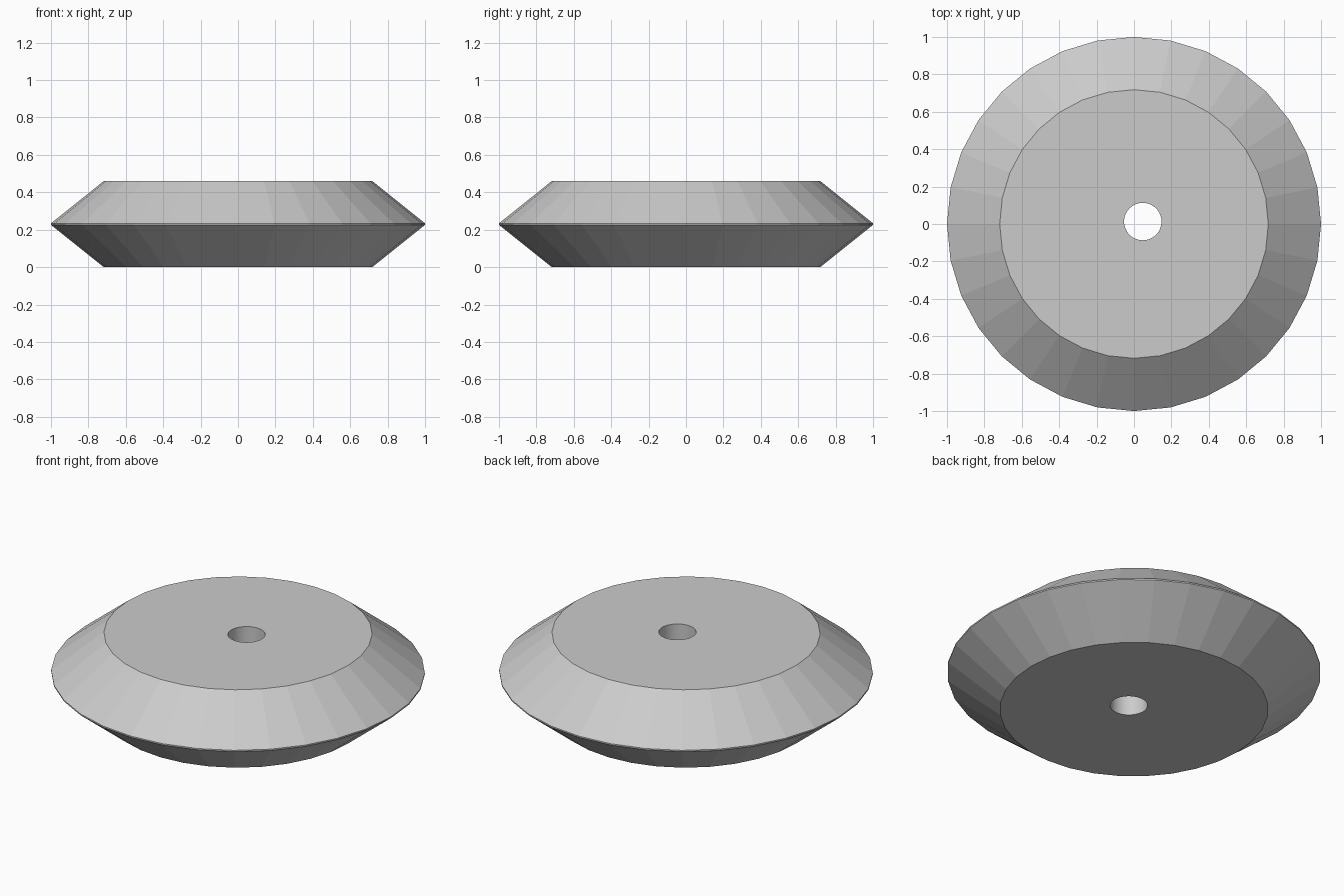
import bpy, bmesh, math

if "Cube" in bpy.data.objects:
    bpy.data.objects.remove(bpy.data.objects["Cube"])

SIDES = 32
# Half-profile of the wheel: (radius, height), with a thin flat rim
PROFILE = [(0.718, 0.0), (1.0, 0.226), (1.0, 0.234), (0.718, 0.46)]


def make_object(name, bm):
    bmesh.ops.recalc_face_normals(bm, faces=bm.faces)
    mesh = bpy.data.meshes.new(name)
    bm.to_mesh(mesh)
    bm.free()
    obj = bpy.data.objects.new(name, mesh)
    bpy.context.collection.objects.link(obj)
    return obj


def stacked_rings(name, profile, sides, centre=(0, 0), smooth=False):
    bm = bmesh.new()
    rings = []
    for r, z in profile:
        rings.append([bm.verts.new((centre[0] + r * math.cos(2 * math.pi * i / sides),
                                    centre[1] + r * math.sin(2 * math.pi * i / sides), z))
                      for i in range(sides)])
    for low, high in zip(rings, rings[1:]):
        for i in range(sides):
            j = (i + 1) % sides
            bm.faces.new((low[i], low[j], high[j], high[i])).smooth = smooth
    bm.faces.new(rings[0][::-1])
    bm.faces.new(rings[-1])
    return make_object(name, bm)


# Double-bevelled disc
disc = stacked_rings("bevelled_disc", PROFILE, SIDES)

# Slightly off-centre round hole, cut right through
cutter = stacked_rings("hole_cutter", [(0.1, -0.2), (0.1, 0.7)], 48, (0.047, 0.013), True)
cutter.hide_render = True
cutter.hide_set(True)

hole = disc.modifiers.new("hole", 'BOOLEAN')
hole.operation = 'DIFFERENCE'
hole.solver = 'EXACT'
hole.object = cutter
